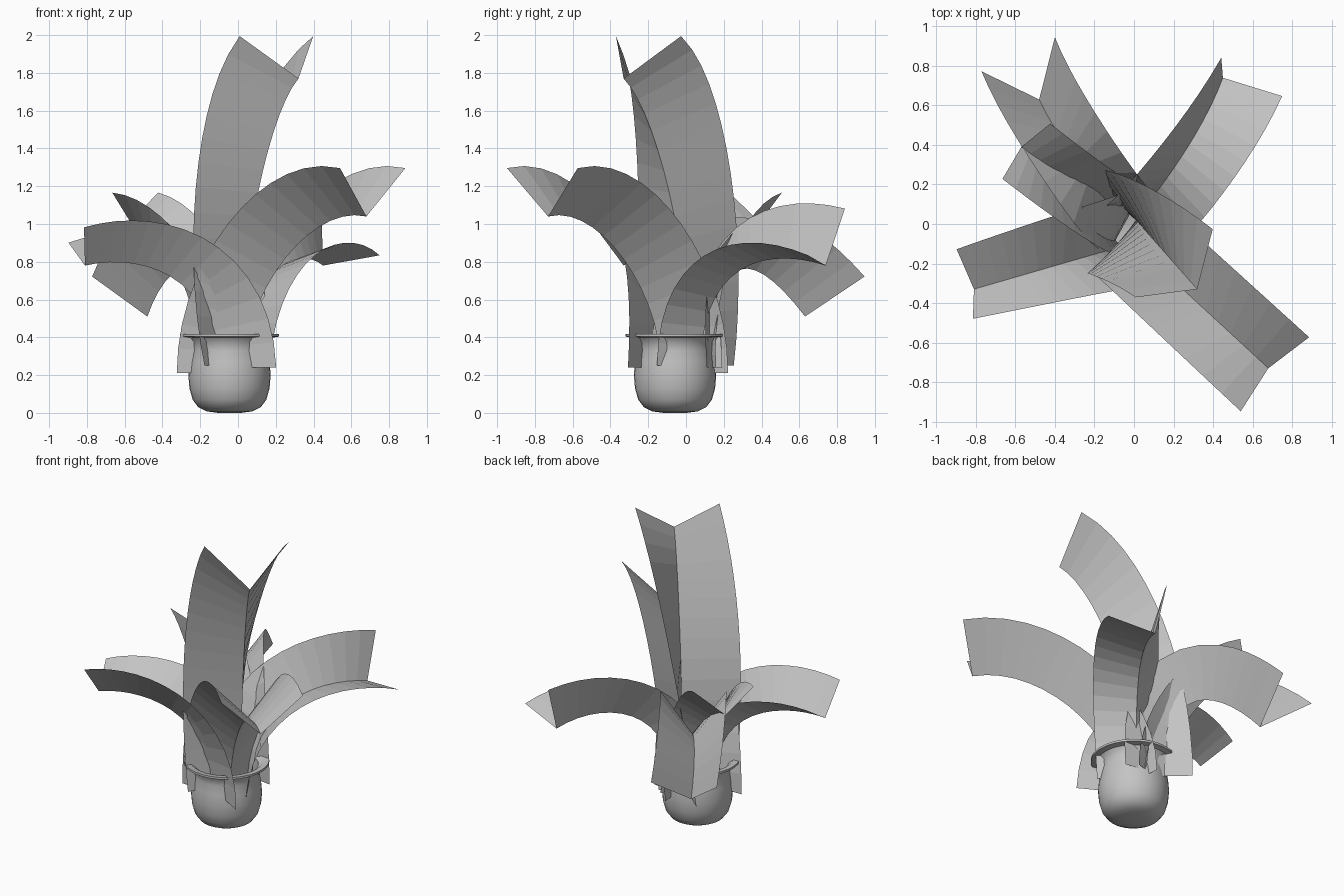
import bpy, bmesh, math
from mathutils import Vector, Matrix

cube = bpy.data.objects.get("Cube")
if cube:
    bpy.data.objects.remove(cube, do_unlink=True)


def make_material(name, value):
    mat = bpy.data.materials.new(name)
    mat.use_nodes = True
    colour = (value, value, value, 1)
    mat.diffuse_color = colour
    mat.node_tree.nodes["Principled BSDF"].inputs["Base Color"].default_value = colour
    return mat


GREY = make_material("plain_grey", 0.55)


def make_object(name, bm):
    mesh = bpy.data.meshes.new(name)
    bm.to_mesh(mesh)
    bm.free()
    mesh.materials.append(GREY)
    obj = bpy.data.objects.new(name, mesh)
    bpy.context.collection.objects.link(obj)
    return obj


def lathe(name, profile, centre, sides=32):
    """Revolve a radius/height profile about a vertical axis."""
    bm = bmesh.new()
    rings = []
    for r, z in profile:
        ring = []
        for i in range(sides):
            a = math.tau * i / sides
            ring.append(bm.verts.new((centre[0] + r * math.cos(a),
                                      centre[1] + r * math.sin(a), z)))
        rings.append(ring)
    for low, high in zip(rings, rings[1:]):
        for i in range(sides):
            j = (i + 1) % sides
            bm.faces.new((low[i], low[j], high[j], high[i]))
    bm.faces.new(rings[0][::-1])
    bm.faces.new(rings[-1])
    obj = make_object(name, bm)
    bpy.ops.object.select_all(action="DESELECT")
    bpy.context.view_layer.objects.active = obj
    obj.select_set(True)
    bpy.ops.object.shade_smooth_by_angle(angle=math.radians(40))


def mix(pair, t):
    return pair[0] + (pair[1] - pair[0]) * t


def leaf(name, base, tip, pull, pitch, width, depth, roll=(0, 0), turn=0, segments=14):
    """Sweep a V-folded strip along an arching rib; pairs run from base to tip."""
    base, tip = Vector(base), Vector(tip)
    up = Vector((0, 0, 1))
    out = Vector((tip.x - base.x, tip.y - base.y, 0)).normalized()
    pitch, turn = math.radians(pitch), math.radians(turn)
    tip_out = Matrix.Rotation(turn, 3, "Z") @ out
    t0 = up * pull[0]
    t1 = (tip_out * math.cos(pitch) + up * math.sin(pitch)) * pull[1]
    bm = bmesh.new()
    rows = []
    for i in range(segments + 1):
        t = i / segments
        # Hermite rib and its direction
        rib = (base * (2*t**3 - 3*t**2 + 1) + t0 * (t**3 - 2*t**2 + t)
               + tip * (3*t**2 - 2*t**3) + t1 * (t**3 - t**2))
        along = ((tip - base) * (6*t - 6*t*t) + t0 * (3*t*t - 4*t + 1)
                 + t1 * (3*t*t - 2*t)).normalized()
        # Cross-section frame, turned and rolled along the rib
        heading = Matrix.Rotation(turn * t, 3, "Z") @ out
        side = Vector((heading.y, -heading.x, 0))
        side = (side - along * side.dot(along)).normalized()
        normal = side.cross(along)
        angle = math.radians(mix(roll, t))
        c, s = math.cos(angle), math.sin(angle)
        across = (side * c - normal * s) * mix(width, t)
        rise = (normal * c + side * s) * mix(depth, t)
        rows.append([bm.verts.new(p) for p in (rib + rise - across, rib, rib + rise + across)])
    for a, b in zip(rows, rows[1:]):
        for k in (0, 1):
            bm.faces.new((a[k], a[k + 1], b[k + 1], b[k]))
    make_object(name, bm)


# Round-bottomed pot with a flared lip and hollow inside
lathe("pot", [(0.06, 0.0), (0.12, 0.008), (0.165, 0.03), (0.195, 0.07), (0.212, 0.13),
              (0.218, 0.2), (0.212, 0.27), (0.202, 0.33), (0.207, 0.375), (0.225, 0.398),
              (0.262, 0.404), (0.262, 0.418), (0.225, 0.415), (0.195, 0.39),
              (0.19, 0.33), (0.2, 0.2), (0.18, 0.08), (0.1, 0.03)], (-0.045, -0.058))

# Folded leaves fanning out of the pot
leaf("tall_leaf", (0.01, 0.02, 0.25), (0.32, -0.33, 1.77), (1.8, 0.9), 38,
     (0.27, 0.26), (0.23, 0.285), roll=(57, 0))
leaf("front_left_leaf", (0.03, -0.13, 0.21), (0.68, -0.73, 1.04), (1.3, 1.2), -10,
     (0.24, 0.255), (0.26, 0.26))
leaf("right_leaf", (-0.12, -0.13, 0.24), (-0.81, -0.33, 0.78), (1.5, 0.9), -13,
     (0.26, 0.185), (0.26, 0.17), roll=(0, 13))
leaf("back_left_leaf", (0.05, 0.08, 0.25), (0.45, 0.74, 0.78), (1.6, 1.1), -17,
     (0.22, 0.22), (0.14, 0.23), roll=(0, 36), turn=11)
leaf("back_right_leaf", (-0.12, 0.15, 0.24), (-0.48, 0.63, 0.51), (2.0, 1.4), -50,
     (0.2, 0.205), (0.2, 0.33), turn=-12)
leaf("short_back_right_leaf", (-0.2, 0.07, 0.24), (-0.57, 0.39, 1.01), (1.0, 0.8), 12,
     (0.18, 0.185), (0.25, 0.16), roll=(22, 0))
